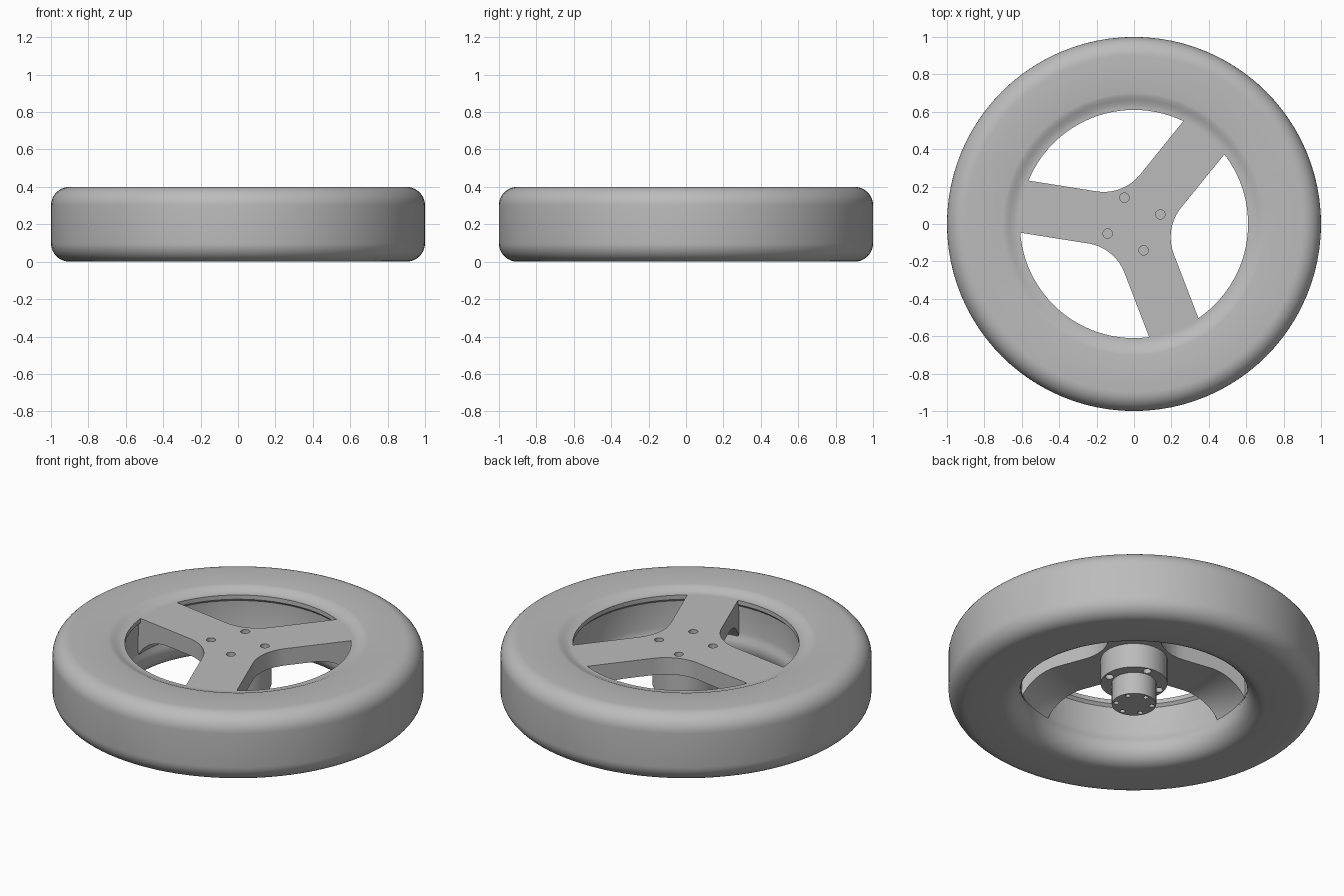
import bpy, bmesh
from math import sin, cos, tan, radians, pi
from mathutils import Matrix

if "Cube" in bpy.data.objects:
    bpy.data.objects.remove(bpy.data.objects["Cube"], do_unlink=True)

grey = bpy.data.materials.new("plain_grey")
grey.use_nodes = True
COLOUR = (0.5, 0.5, 0.5, 1)
grey.diffuse_color = COLOUR
grey.node_tree.nodes["Principled BSDF"].inputs["Base Color"].default_value = COLOUR


def arc(cx, cy, r, start, end, steps=10):
    angles = [radians(start + (end - start) * i / steps) for i in range(steps + 1)]
    return [(cx + r * cos(a), cy + r * sin(a)) for a in angles]


def finish(name, bm):
    bmesh.ops.recalc_face_normals(bm, faces=bm.faces)
    mesh = bpy.data.meshes.new(name)
    bm.to_mesh(mesh)
    bm.free()
    obj = bpy.data.objects.new(name, mesh)
    bpy.context.collection.objects.link(obj)
    mesh.materials.append(grey)
    return obj


def lathe(name, profile, steps=96):
    """Revolve a closed (radius, height) outline about z."""
    bm = bmesh.new()
    verts = [bm.verts.new((r, 0, z)) for r, z in profile]
    edges = [bm.edges.new((v, verts[i - 1])) for i, v in enumerate(verts)]
    bmesh.ops.spin(bm, geom=verts + edges, cent=(0, 0, 0), axis=(0, 0, 1),
                   angle=2 * pi, steps=steps, use_merge=False)
    bmesh.ops.remove_doubles(bm, verts=bm.verts, dist=1e-4)
    return finish(name, bm)


def prism(name, outline, low, high):
    bm = bmesh.new()
    face = bm.faces.new([bm.verts.new((x, y, low)) for x, y in outline])
    top = bmesh.ops.extrude_face_region(bm, geom=[face])["geom"]
    bmesh.ops.translate(bm, vec=(0, 0, high - low),
                        verts=[g for g in top if isinstance(g, bmesh.types.BMVert)])
    return finish(name, bm)


def hole_ring(count, ring, radius, first, low, high):
    """Cutter made of evenly spaced pins."""
    bm = bmesh.new()
    for i in range(count):
        a = radians(first) + 2 * pi * i / count
        place = Matrix.Translation((ring * cos(a), ring * sin(a), (low + high) / 2))
        bmesh.ops.create_cone(bm, cap_ends=True, segments=24, radius1=radius,
                              radius2=radius, depth=high - low, matrix=place)
    return finish("hole_cutter", bm)


def boolean(obj, cutter, operation):
    mod = obj.modifiers.new("cut", "BOOLEAN")
    mod.operation = operation
    mod.solver = "EXACT"
    mod.object = cutter
    bpy.context.view_layer.objects.active = obj
    bpy.ops.object.modifier_apply(modifier=mod.name)
    bpy.data.objects.remove(cutter, do_unlink=True)


# Tyre and rim in one rounded section
section = (arc(0.9, 0.1, 0.1, -90, 0) + arc(0.9, 0.3, 0.1, 0, 90)
           + [(0.7, 0.4), (0.685, 0.397), (0.665, 0.388), (0.645, 0.379), (0.625, 0.375),
              (0.61, 0.375), (0.61, 0.35), (0.625, 0.335), (0.63, 0.18)]
           + arc(0.71, 0.1, 0.1, 150, 270))
tyre = lathe("tyre_and_rim", section)

# Three spokes: a turned web, trimmed to a filleted star
TOP, UNDER = 0.375, 0.275
web = [(0, TOP), (0.65, TOP)] + arc(0.42, 0.04, 0.235, 10, 90) + [(0, UNDER)]
spokes = lathe("spokes", web)
HALF, FILLET = 0.141, 0.25
corner = (HALF + FILLET) / sin(radians(60))
star = []
for angle in (51, 171, 291):
    a = radians(angle)
    for side in (-1, 1):
        star.append((0.8 * cos(a) - side * HALF * sin(a), 0.8 * sin(a) + side * HALF * cos(a)))
    mid = angle + 60
    star += arc(corner * cos(radians(mid)), corner * sin(radians(mid)), FILLET,
                mid + 210, mid + 150, 16)
boolean(spokes, prism("star_cutter", star, 0, 0.6), "INTERSECT")
boolean(spokes, hole_ring(4, 0.15, 0.025, 20, 0.3, 0.5), "DIFFERENCE")

# Stepped hub below the spokes
hub = lathe("hub", [(0, 0), (0.12, 0), (0.12, 0.13), (0.18, 0.13), (0.18, 0.29), (0, 0.29)], 64)
boolean(hub, hole_ring(4, 0.15, 0.023, 78, 0.05, 0.23), "DIFFERENCE")
boolean(hub, hole_ring(6, 0.097, 0.014, 30, -0.1, 0.08), "DIFFERENCE")

for obj in (tyre, spokes, hub):
    bpy.ops.object.select_all(action="DESELECT")
    obj.select_set(True)
    bpy.context.view_layer.objects.active = obj
    bpy.ops.object.shade_smooth_by_angle(angle=radians(35))
